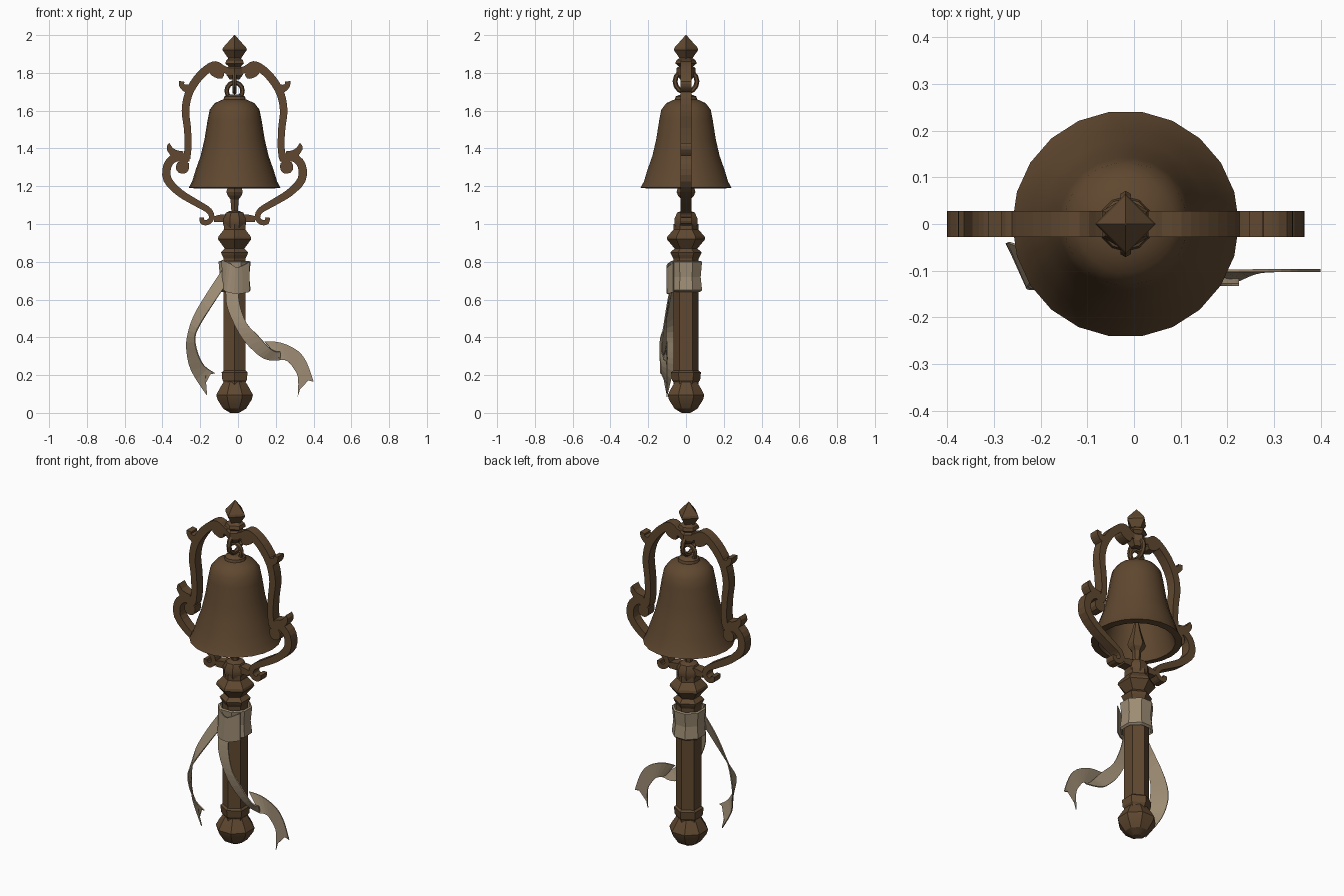
import bpy, bmesh, math
from mathutils import Vector

CX = -0.018  # axis of the bell and handle


def material(name, rgb):
    m = bpy.data.materials.new(name)
    m.diffuse_color = (*rgb, 1)
    return m


BRONZE = material("dark_bronze", (0.115, 0.064, 0.029))
CLOTH = material("tan_cloth", (0.34, 0.265, 0.175))


def make(name, bm, mat, smooth=None):
    bmesh.ops.recalc_face_normals(bm, faces=bm.faces)
    me = bpy.data.meshes.new(name)
    bm.to_mesh(me)
    bm.free()
    me.materials.append(mat)
    ob = bpy.data.objects.new(name, me)
    bpy.context.collection.objects.link(ob)
    if smooth:
        bpy.ops.object.select_all(action='DESELECT')
        ob.select_set(True)
        bpy.context.view_layer.objects.active = ob
        bpy.ops.object.shade_smooth_by_angle(angle=math.radians(smooth))
    return ob


def lathe(name, profile, sides, turn=0.0, smooth=None, closed=False, mat=BRONZE):
    """Revolve (radius, z) pairs around the bell axis."""
    bm = bmesh.new()
    rings = [[bm.verts.new((CX + r * math.cos(turn + 2 * math.pi * i / sides),
                            r * math.sin(turn + 2 * math.pi * i / sides), z))
              for i in range(sides)] for r, z in profile]
    for a, b in zip(rings, rings[1:] + (rings[:1] if closed else [])):
        for i in range(sides):
            j = (i + 1) % sides
            bm.faces.new((a[i], a[j], b[j], b[i]))
    if not closed:
        bm.faces.new(rings[0])
        bm.faces.new(rings[-1])
    return make(name, bm, mat, smooth)


def spline(pts, n=4):
    """Catmull-Rom through tuples of any length."""
    pts = [Vector(p) for p in pts]
    out = []
    for i in range(len(pts) - 1):
        p0, p1, p2, p3 = pts[max(i - 1, 0)], pts[i], pts[i + 1], pts[min(i + 2, len(pts) - 1)]
        for k in range(n):
            t = k / n
            out.append(0.5 * (2 * p1 + (p2 - p0) * t + (2 * p0 - 5 * p1 + 4 * p2 - p3) * t * t
                              + (3 * p1 - p0 - 3 * p2 + p3) * t ** 3))
    return out + [pts[-1]]


def scroll_bar(name, pts, depth=0.028):
    """Flat bar through (offset x, z, width), made on both sides of the axis."""
    path = spline(pts, 3)
    for side, label in ((-1, "left"), (1, "right")):
        bm = bmesh.new()
        rows = []
        for i, p in enumerate(path):
            d = path[min(i + 1, len(path) - 1)] - path[max(i - 1, 0)]
            n = Vector((-d.y, d.x)).normalized() * p.z / 2
            rows.append([bm.verts.new((CX + side * (p.x + s * n.x), y, p.y + s * n.y))
                         for s, y in ((1, -depth), (1, depth), (-1, depth), (-1, -depth))])
        for a, b in zip(rows, rows[1:]):
            for i in range(4):
                j = (i + 1) % 4
                bm.faces.new((a[i], a[j], b[j], b[i]))
        bm.faces.new(rows[0])
        bm.faces.new(rows[-1])
        make(name + "_" + label, bm, BRONZE)


def ring(name, center, major, minor, plane, stretch=1.0):
    """Torus standing in the xz or yz plane."""
    bm = bmesh.new()
    n, m = 14, 6
    grid = []
    for i in range(n):
        a = 2 * math.pi * i / n
        row = []
        for j in range(m):
            b = 2 * math.pi * j / m
            u = (major + minor * math.cos(b)) * math.cos(a)
            w = (major + minor * math.cos(b)) * math.sin(a) * stretch
            v = minor * math.sin(b)
            off = Vector((u, v, w)) if plane == "xz" else Vector((v, u, w))
            row.append(bm.verts.new(Vector(center) + off))
        grid.append(row)
    for i in range(n):
        for j in range(m):
            k, l = (i + 1) % n, (j + 1) % m
            bm.faces.new((grid[i][j], grid[k][j], grid[k][l], grid[i][l]))
    make(name, bm, BRONZE)


def streamer(name, pairs, notch=None):
    """Thin cloth strip between two edges; rows are (x, y, z, x, y, z)."""
    bm = bmesh.new()
    rows = [(bm.verts.new(p[:3]), bm.verts.new(p[3:])) for p in spline(pairs, 3)]
    if notch:  # swallow-tail end
        (a, b), (c, d) = rows[-2], rows[-1]
        v = bm.verts.new(notch)
        rows.pop()
        for f in ((a, v, c), (a, b, v), (b, d, v)):
            bm.faces.new(f)
    for (a, b), (c, d) in zip(rows, rows[1:]):
        bm.faces.new((a, b, d, c))
    ob = make(name, bm, CLOTH)
    mod = ob.modifiers.new("thickness", 'SOLIDIFY')
    mod.thickness, mod.offset = 0.006, 0


# Handle: six-sided grip with pommel, collars and neck
HEX = math.pi / 2
lathe("pommel", [(0.025, 0), (0.065, 0.022), (0.098, 0.07), (0.105, 0.095), (0.085, 0.13),
                 (0.062, 0.165)], 8, math.pi / 8, 25)
lathe("pommel_collar", [(0.062, 0.155), (0.075, 0.175), (0.079, 0.215), (0.066, 0.225)], 6, HEX)
lathe("grip", [(0.067, 0.15), (0.067, 0.83)], 6, HEX)
lathe("grip_collars", [(0.057, 0.80), (0.077, 0.835), (0.083, 0.85), (0.06, 0.87), (0.102, 0.92),
                       (0.098, 0.935), (0.066, 0.97), (0.066, 1.0)], 6, HEX)
lathe("neck", [(0.055, 0.97), (0.066, 1.0), (0.066, 1.03), (0.05, 1.06), (0.025, 1.07)], 8,
      math.pi / 8, 30)

# Scrolled frame, mirrored left and right
scroll_bar("base_bar", [(0, 1.03, 0.045), (0.07, 1.03, 0.04), (0.11, 1.025, 0.03)])
scroll_bar("lower_arm", [(0.175, 1.035, 0.022), (0.17, 1.012, 0.028), (0.145, 1.008, 0.028),
                         (0.122, 1.03, 0.028), (0.135, 1.07, 0.032), (0.20, 1.11, 0.036),
                         (0.29, 1.165, 0.04), (0.355, 1.235, 0.044), (0.355, 1.31, 0.044),
                         (0.315, 1.352, 0.045), (0.275, 1.35, 0.05), (0.262, 1.325, 0.05)])
scroll_bar("lower_curl", [(0.255, 1.33, 0.03), (0.272, 1.305, 0.07), (0.29, 1.29, 0.06),
                          (0.303, 1.28, 0.02)])
scroll_bar("outer_spur", [(0.275, 1.36, 0.05), (0.315, 1.37, 0.045), (0.345, 1.40, 0.03),
                          (0.335, 1.413, 0.04)])
scroll_bar("upper_arm", [(0.255, 1.345, 0.04), (0.246, 1.41, 0.036), (0.25, 1.51, 0.038),
                         (0.26, 1.60, 0.04), (0.243, 1.69, 0.042), (0.20, 1.765, 0.044),
                         (0.145, 1.82, 0.044), (0.10, 1.842, 0.04), (0.06, 1.82, 0.036),
                         (0.0, 1.80, 0.036)])
scroll_bar("upper_spur", [(0.22, 1.715, 0.05), (0.258, 1.718, 0.04), (0.28, 1.735, 0.028),
                          (0.28, 1.755, 0.03)])
scroll_bar("top_curl", [(0.125, 1.845, 0.04), (0.10, 1.815, 0.07), (0.075, 1.79, 0.05),
                        (0.06, 1.78, 0.02)])

# Finial above the frame
lathe("finial_collar", [(0.03, 1.765), (0.05, 1.79), (0.05, 1.825), (0.038, 1.835), (0.057, 1.85),
                        (0.05, 1.868), (0.03, 1.88)], 6, HEX)
lathe("finial", [(0.03, 1.86), (0.036, 1.88), (0.065, 1.922), (0.06, 1.935), (0.002, 2.0)], 4)

# Linked hanging rings
ring("frame_ring", (CX, 0, 1.755), 0.058, 0.013, "yz")
ring("bell_ring", (CX, 0, 1.705), 0.042, 0.012, "xz", 1.05)

# Hollow bell with a thick lip, and its clapper
lathe("bell", [(0.002, 1.667), (0.06, 1.66), (0.105, 1.64), (0.132, 1.605), (0.143, 1.55),
               (0.159, 1.45), (0.18, 1.36), (0.205, 1.29), (0.225, 1.225), (0.243, 1.192),
               (0.205, 1.188), (0.185, 1.25), (0.155, 1.36), (0.135, 1.45), (0.12, 1.56),
               (0.07, 1.625), (0.002, 1.635)], 22, 0, 40, closed=True)
lathe("bell_crown", [(0.06, 1.655), (0.055, 1.675), (0.03, 1.685)], 12)
lathe("clapper", [(0.014, 1.63), (0.014, 1.30), (0.025, 1.25), (0.05, 1.17), (0.042, 1.15),
                  (0.025, 1.13), (0.02, 1.07)], 6, HEX)

# Cloth wrap around the grip
lathe("cloth_wrap", [(0.08, 0.64), (0.092, 0.65), (0.084, 0.72), (0.092, 0.80), (0.082, 0.805),
                     (0.072, 0.72)], 8, math.pi / 8, closed=True, mat=CLOTH)
streamer("wrap_fold", [(-0.085, -0.06, 0.81, -0.08, -0.06, 0.66),
                       (-0.04, -0.095, 0.79, -0.06, -0.095, 0.64),
                       (0.0, -0.097, 0.77, 0.0, -0.097, 0.63),
                       (0.06, -0.065, 0.80, 0.06, -0.065, 0.64)])

# Two hanging tails with swallow-tail ends
streamer("left_tail", [(-0.085, -0.05, 0.755, -0.07, -0.075, 0.67),
                       (-0.16, -0.06, 0.64, -0.13, -0.09, 0.58),
                       (-0.235, -0.05, 0.51, -0.20, -0.11, 0.47),
                       (-0.268, -0.04, 0.40, -0.228, -0.135, 0.40),
                       (-0.27, -0.045, 0.32, -0.215, -0.14, 0.32),
                       (-0.245, -0.07, 0.22, -0.18, -0.135, 0.25),
                       (-0.165, -0.10, 0.095, -0.122, -0.135, 0.21)], (-0.172, -0.12, 0.20))
streamer("right_tail", [(-0.065, -0.085, 0.65, 0.0, -0.085, 0.65),
                        (-0.06, -0.095, 0.57, 0.01, -0.10, 0.57),
                        (-0.025, -0.105, 0.48, 0.045, -0.115, 0.475),
                        (0.03, -0.105, 0.385, 0.105, -0.125, 0.41),
                        (0.11, -0.10, 0.305, 0.165, -0.13, 0.345),
                        (0.165, -0.10, 0.28, 0.20, -0.13, 0.325),
                        (0.225, -0.115, 0.28, 0.225, -0.13, 0.325)])
streamer("right_tail_end", [(0.225, -0.12, 0.28, 0.14, -0.10, 0.378),
                            (0.26, -0.105, 0.275, 0.225, -0.10, 0.372),
                            (0.295, -0.10, 0.235, 0.315, -0.10, 0.33),
                            (0.318, -0.10, 0.185, 0.365, -0.10, 0.265),
                            (0.316, -0.10, 0.085, 0.40, -0.10, 0.165)], (0.345, -0.10, 0.178))
